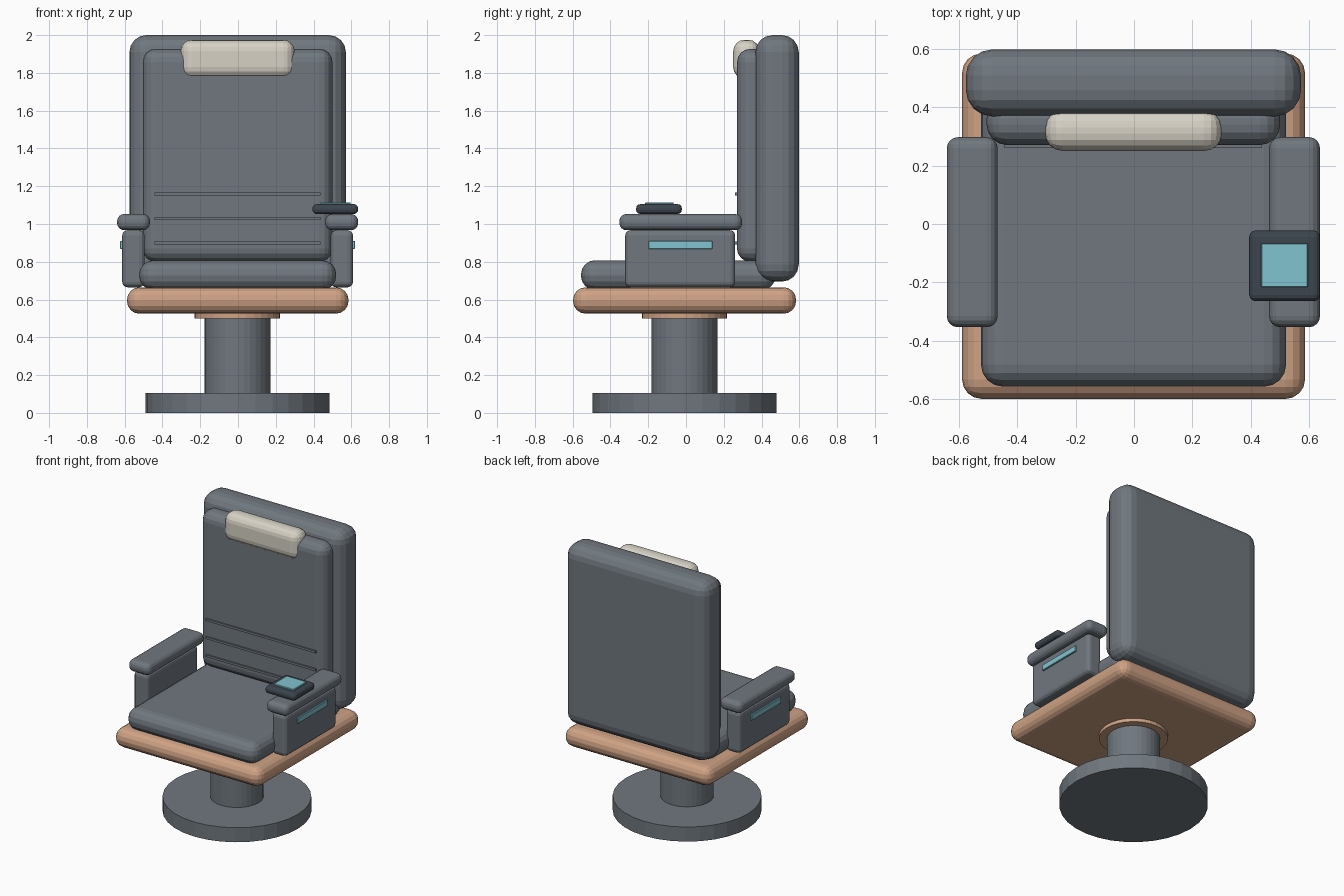
import bpy
import bmesh
from mathutils import Vector

cube = bpy.data.objects.get("Cube")
if cube:
    bpy.data.objects.remove(cube, do_unlink=True)


def material(name, rgb):
    mat = bpy.data.materials.new(name)
    mat.use_nodes = True
    mat.diffuse_color = (*rgb, 1)
    mat.node_tree.nodes["Principled BSDF"].inputs["Base Color"].default_value = (*rgb, 1)
    return mat


GREY = material("slate grey", (0.16, 0.185, 0.21))
COPPER = material("copper", (0.62, 0.36, 0.23))
CREAM = material("cream", (0.68, 0.64, 0.56))
DARK = material("dark charcoal", (0.045, 0.06, 0.075))
CYAN = material("pale cyan", (0.22, 0.55, 0.62))


def add_object(name, bm, mat):
    mesh = bpy.data.meshes.new(name)
    bm.to_mesh(mesh)
    bm.free()
    mesh.materials.append(mat)
    obj = bpy.data.objects.new(name, mesh)
    bpy.context.collection.objects.link(obj)
    return obj


def box(name, x, y, z, mat, bevel=0, segments=4):
    """Box spanning the given ranges, with rounded edges."""
    lo, hi = (Vector(v) for v in zip(x, y, z))
    bm = bmesh.new()
    bmesh.ops.create_cube(bm, size=1)
    bmesh.ops.scale(bm, vec=hi - lo, verts=bm.verts)
    bmesh.ops.translate(bm, vec=(lo + hi) / 2, verts=bm.verts)
    obj = add_object(name, bm, mat)
    if bevel:
        mod = obj.modifiers.new("rounded edges", 'BEVEL')
        mod.width = bevel
        mod.segments = segments
        mod.limit_method = 'NONE'
    return obj


def disc(name, radius, z0, z1, mat):
    """Upright cylinder on the swivel axis."""
    bm = bmesh.new()
    bmesh.ops.create_cone(bm, cap_ends=True, segments=32, radius1=radius,
                          radius2=radius, depth=z1 - z0)
    bmesh.ops.translate(bm, vec=(-0.003, -0.008, (z0 + z1) / 2), verts=bm.verts)
    return add_object(name, bm, mat)


# Pedestal
disc("base_disc", 0.487, 0, 0.105, GREY)
disc("column", 0.174, 0.1, 0.51, GREY)
disc("column_collar", 0.226, 0.5, 0.54, COPPER)

# Seat
box("seat_frame", (-0.588, 0.585), (-0.598, 0.583), (0.525, 0.665), COPPER, 0.067)
box("seat_cushion", (-0.523, 0.52), (-0.556, 0.475), (0.65, 0.808), GREY, 0.075)

# Backrest with head pillow and seams
box("backrest_shell", (-0.575, 0.571), (0.368, 0.597), (0.695, 2.0), GREY, 0.09)
box("backrest_cushion", (-0.504, 0.5), (0.27, 0.43), (0.8, 1.927), GREY, 0.07)
box("head_pillow", (-0.304, 0.3), (0.25, 0.39), (1.77, 1.975), CREAM, 0.06)
for i in range(3):
    z = 0.9 + 0.13 * i
    box(f"back_seam_{i + 1}", (-0.442, 0.438), (0.26, 0.28), (z - 0.008, z + 0.008), GREY)

# Armrests
for side, s in (("left", 1), ("right", -1)):
    def span(a, b):
        return sorted((s * a - 0.002, s * b - 0.002))
    box(f"{side}_arm_panel", span(0.493, 0.611), (-0.322, 0.26), (0.665, 0.967), GREY, 0.028, 3)
    box(f"{side}_arm_pad", span(0.464, 0.638), (-0.353, 0.297), (0.967, 1.053), GREY, 0.038)
    box(f"{side}_arm_light", span(0.6, 0.622), (-0.198, 0.14), (0.868, 0.91), CYAN, 0.003, 1)

# Control tablet on the left arm
box("tablet_body", (0.394, 0.636), (-0.264, -0.022), (1.053, 1.105), DARK, 0.022, 3)
box("tablet_screen", (0.435, 0.595), (-0.216, -0.066), (1.1, 1.115), CYAN, 0.003, 1)
